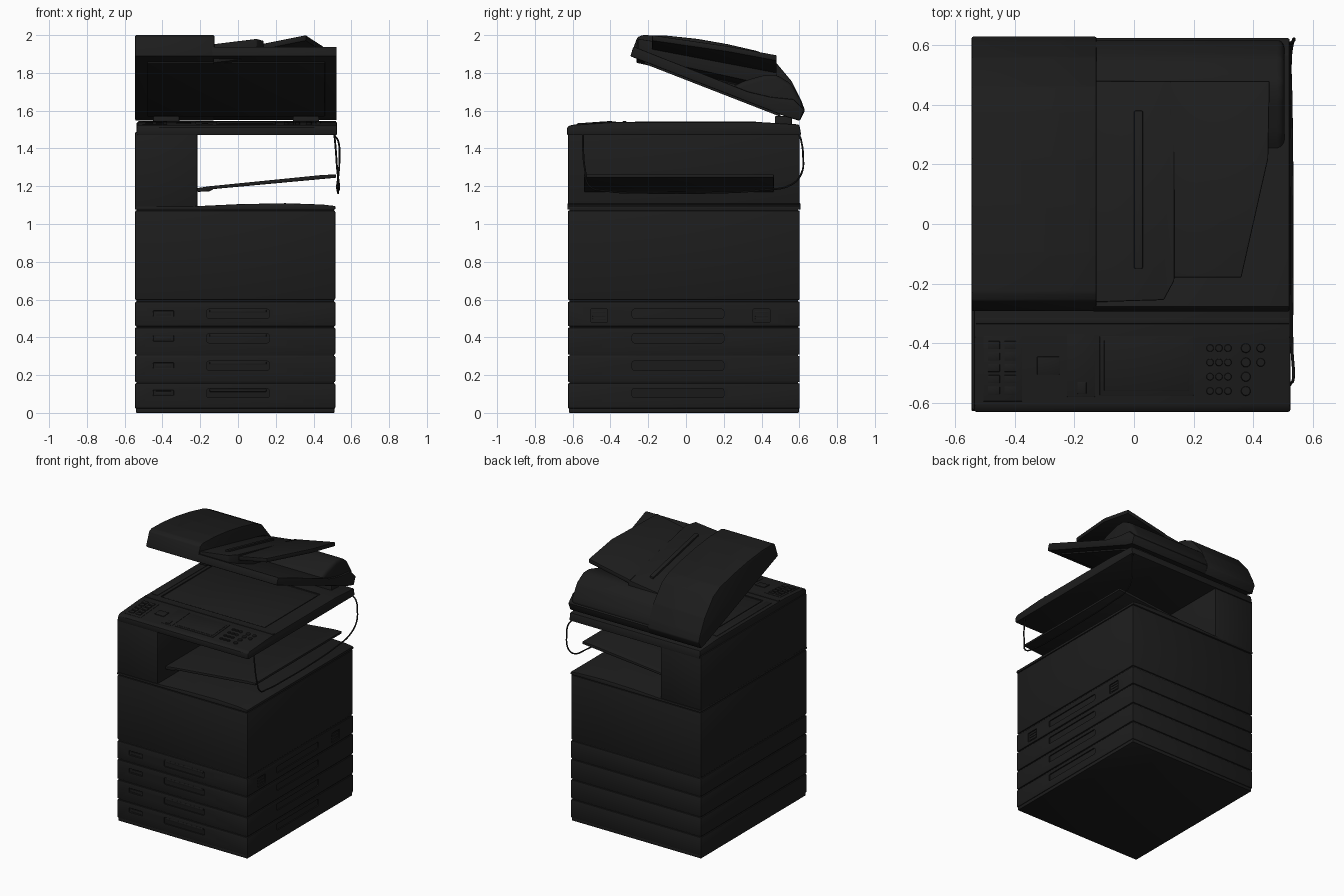
import bpy, bmesh, math
from mathutils import Vector

if "Cube" in bpy.data.objects:
    bpy.data.objects.remove(bpy.data.objects["Cube"])

dark = bpy.data.materials.new("dark_plastic")
dark.diffuse_color = (0.012, 0.012, 0.012, 1)
dark.use_nodes = True
dark.node_tree.nodes["Principled BSDF"].inputs["Base Color"].default_value = dark.diffuse_color


def finish(name, bm, bevel=0, seg=2):
    bmesh.ops.recalc_face_normals(bm, faces=bm.faces)
    if bevel:
        bmesh.ops.bevel(bm, geom=bm.edges[:], offset=bevel, segments=seg, profile=0.5,
                        affect='EDGES', clamp_overlap=True)
    me = bpy.data.meshes.new(name)
    bm.to_mesh(me)
    bm.free()
    ob = bpy.data.objects.new(name, me)
    bpy.context.collection.objects.link(ob)
    me.materials.append(dark)
    return ob


def hull_prism(name, low, high, bevel=0, seg=2):
    """Solid between two matching polygons."""
    bm = bmesh.new()
    a = [bm.verts.new(p) for p in low]
    b = [bm.verts.new(p) for p in high]
    bm.faces.new(a)
    bm.faces.new(b)
    n = len(a)
    for i in range(n):
        bm.faces.new((a[i], a[(i + 1) % n], b[(i + 1) % n], b[i]))
    return finish(name, bm, bevel, seg)


def box(name, x0, x1, y0, y1, z0, z1, bevel=0.006, seg=2):
    c = [(x0, y0), (x1, y0), (x1, y1), (x0, y1)]
    return hull_prism(name, [(x, y, z0) for x, y in c], [(x, y, z1) for x, y in c], bevel, seg)


def along_x(name, prof, x0, x1, bevel=0.006, seg=2):
    return hull_prism(name, [(x0, y, z) for y, z in prof], [(x1, y, z) for y, z in prof], bevel, seg)


def along_y(name, prof, y0, y1, bevel=0.004):
    return hull_prism(name, [(x, y0, z) for x, z in prof], [(x, y1, z) for x, z in prof], bevel)


def sloped_plate(name, pts, z0, sx, sy, thick, bevel=0.005):
    top = [(x, y, z0 + sx * x + sy * y) for x, y in pts]
    return hull_prism(name, [(x, y, z - thick) for x, y, z in top], top, bevel)


def cut(ob, *dims, bevel=0.01):
    cutter = box("cutter", *dims, bevel, 3)
    mod = ob.modifiers.new("cut", 'BOOLEAN')
    mod.object, mod.operation, mod.solver = cutter, 'DIFFERENCE', 'EXACT'
    bpy.context.view_layer.objects.active = ob
    bpy.ops.object.modifier_apply(modifier=mod.name)
    bpy.data.objects.remove(cutter)


def cylinder(name, x, y, z, r, h):
    bm = bmesh.new()
    bmesh.ops.create_cone(bm, cap_ends=True, segments=16, radius1=r, radius2=r * 0.85, depth=h)
    bmesh.ops.translate(bm, vec=Vector((x, y, z + h / 2)), verts=bm.verts)
    return finish(name, bm)


L, R, F, B = -0.545, 0.515, -0.625, 0.602

# Plinth, inner core and four paper drawers with recessed grips
box("plinth", L + .005, R - .005, F + .005, B - .005, 0, .03, .004)
box("cabinet_core", L + .008, R - .008, F + .008, B - .008, .015, 1.08, .004)
levels = [.02, .16, .305, .455, .592]
for i in range(4):
    z0, z1 = levels[i] + .003, levels[i + 1] - .003
    d = box(f"paper_drawer_{i + 1}", L, R, F, B, z0, z1, .006)
    zc = (.105, .25, .395, .525)[i]
    cut(d, -.165, .165, F - .05, F + .03, zc - .024, zc + .024)
    cut(d, R - .03, R + .05, -.285, .2, zc - .024, zc + .024)
    cut(d, -.45, -.34, F - .05, F + .008, zc - .016, zc + .016, bevel=.003)
    # Drawer grip lip and size label
    box(f"drawer_grip_{i + 1}", -.15, .15, F + .002, F + .02, zc + .006, zc + .023, .004)
    box(f"drawer_label_{i + 1}", -.435, -.355, F + .003, F + .012, zc - .01, zc + .01, .002)
    if i == 3:
        for y in (-.46, .4):
            cut(d, R - .02, R + .05, y - .045, y + .045, .48, .55, bevel=.006)
            for k in range(3):
                box("side_grip_rib", R - .022, R - .004, y - .035, y + .035,
                    .491 + k * .02, .499 + k * .02, .002)

# Main engine housing and gently arched top deck
box("engine_housing", L, R, F, B, .597, 1.072, .008)
along_y("top_deck", [(L, 1.076), (R, 1.076), (R, 1.095), (.45, 1.103), (.25, 1.11), (0, 1.105),
                     (-.25, 1.093), (L, 1.093)], F - .003, B + .004)

# Left column holding up the scanner
box("support_column", L, -.215, F, B, 1.088, 1.488, .008)

# Output tray sloping up to the right
along_y("output_tray", [(-.215, 1.17), (-.15, 1.173), (-.13, 1.185), (.52, 1.245), (.52, 1.262),
                        (.45, 1.26), (-.15, 1.2), (-.215, 1.19)], -.54, .465)

# Scanner bed
scanner = along_x("scanner_bed", [(-.63, 1.47), (-.63, 1.512), (-.61, 1.524), (-.38, 1.54),
                                  (.38, 1.54), (.6, 1.527), (.61, 1.47)], -.537, .525, .008)
cut(scanner, -.44, .41, -.27, .37, 1.532, 1.6, bevel=.003)
box("scan_glass", -.43, .40, -.26, .36, 1.525, 1.535, .001)
box("glass_strip", -.51, -.465, -.27, .37, 1.53, 1.543, .002)
for x in (-.38, .36):
    box("lid_hinge", x - .07, x + .07, .47, .56, 1.5, 1.572, .008)
box("panel_ridge", -.53, .52, -.335, -.315, 1.53, 1.544, .002)

# Control panel, following the slight forward slope
pz = lambda y: 1.54 + (min(y, -.38) + .38) * .07


def pad(name, x0, x1, y0, y1, h=.004):
    sloped_plate(name, [(x0, y0), (x1, y0), (x1, y1), (x0, y1)],
                 pz(0) + .38 * .07 + h, 0, .07, .014, .002)


pad("touch_screen_frame", -.115, .2, -.575, -.375, .003)
pad("touch_screen", -.1, .185, -.56, -.39, .005)
pad("left_key_panel", -.505, -.375, -.595, -.375, .002)
for c in range(2):
    for r in range(5):
        pad("left_key", -.49 + c * .055, -.45 + c * .055, -.572 + r * .038, -.545 + r * .038, .007)
pad("function_key_block", -.325, -.25, -.505, -.445, .005)
pad("status_panel", -.225, -.13, -.58, -.37, .002)
pad("status_key", -.19, -.16, -.57, -.53, .006)
for c in range(3):
    for r in range(4):
        cylinder("number_key", .255 + c * .03, -.56 + r * .048, pz(-.56 + r * .048) - .003, .013, .009)
for r in range(4):
    cylinder("command_key", .375, -.56 + r * .048, pz(-.56 + r * .048) - .003, .017, .009)
    if r > 1:
        cylinder("start_key", .425, -.56 + r * .048, pz(-.56 + r * .048) - .003, .015, .009)

# Open lid: thin plate on the right, curved rear hump, underside pad
along_x("lid_plate", [(-.295, 1.888), (-.278, 1.94), (.33, 1.70), (.45, 1.672), (.57, 1.66),
                      (.625, 1.605), (.602, 1.548), (.535, 1.566)], -.14, .522, .006)
along_x("lid_rear_hump", [(.2, 1.70), (.3, 1.755), (.42, 1.79), (.48, 1.79), (.56, 1.74),
                          (.612, 1.65), (.622, 1.6), (.4, 1.63)], -.15, .505, .03, 3)
along_x("document_pad", [(-.22, 1.862), (-.22, 1.848), (.5, 1.568), (.5, 1.582)], -.48, .46, .003)

# Document feeder on the left
along_x("document_feeder", [(-.295, 1.888), (-.258, 1.988), (-.23, 2.0), (-.1, 1.997), (.06, 1.98),
                            (.22, 1.952), (.38, 1.915), (.46, 1.875), (.56, 1.755), (.612, 1.65),
                            (.63, 1.6), (.602, 1.546), (.535, 1.566)], L, -.125, .007)

# Feeder paper trays: solid inner section and raised outer wing
sloped_plate("feeder_inner_tray", [(-.13, -.262), (.1, -.255), (.135, -.19), (.135, .48), (-.13, .48)],
             1.912, .13, -.22, .1)
sloped_plate("feeder_outer_wing", [(.12, -.18), (.36, -.18), (.45, .22), (.455, .48), (.12, .48)],
             1.894, .2, -.19, .03)
sloped_plate("paper_guide", [(.0, -.15), (.03, -.15), (.03, .38), (.0, .38)], 1.925, .13, -.22, .04)

# Loose cable hanging on the right side
cu = bpy.data.curves.new("hanging_cable", 'CURVE')
cu.dimensions, cu.bevel_depth, cu.bevel_resolution = '3D', .005, 2
path = [(.51, .6, 1.47), (.53, .61, 1.44), (.537, .62, 1.36), (.533, .612, 1.27), (.525, .56, 1.21),
        (.527, .4, 1.18), (.53, .1, 1.165), (.53, -.2, 1.165), (.53, -.42, 1.175),
        (.535, -.51, 1.2), (.525, -.535, 1.29), (.517, -.545, 1.4), (.51, -.545, 1.475)]
sp = cu.splines.new('BEZIER')
sp.bezier_points.add(len(path) - 1)
for bp, p in zip(sp.bezier_points, path):
    bp.co = p
    bp.handle_left_type = bp.handle_right_type = 'AUTO'
cu.resolution_u = 6
cable = bpy.data.objects.new("hanging_cable", cu)
bpy.context.collection.objects.link(cable)
cu.materials.append(dark)
bpy.ops.object.select_all(action='DESELECT')
cable.select_set(True)
bpy.context.view_layer.objects.active = cable
bpy.ops.object.convert(target='MESH')

# Smooth shading with sharp edges kept
bpy.ops.object.select_all(action='SELECT')
bpy.ops.object.shade_smooth_by_angle(angle=math.radians(30))
